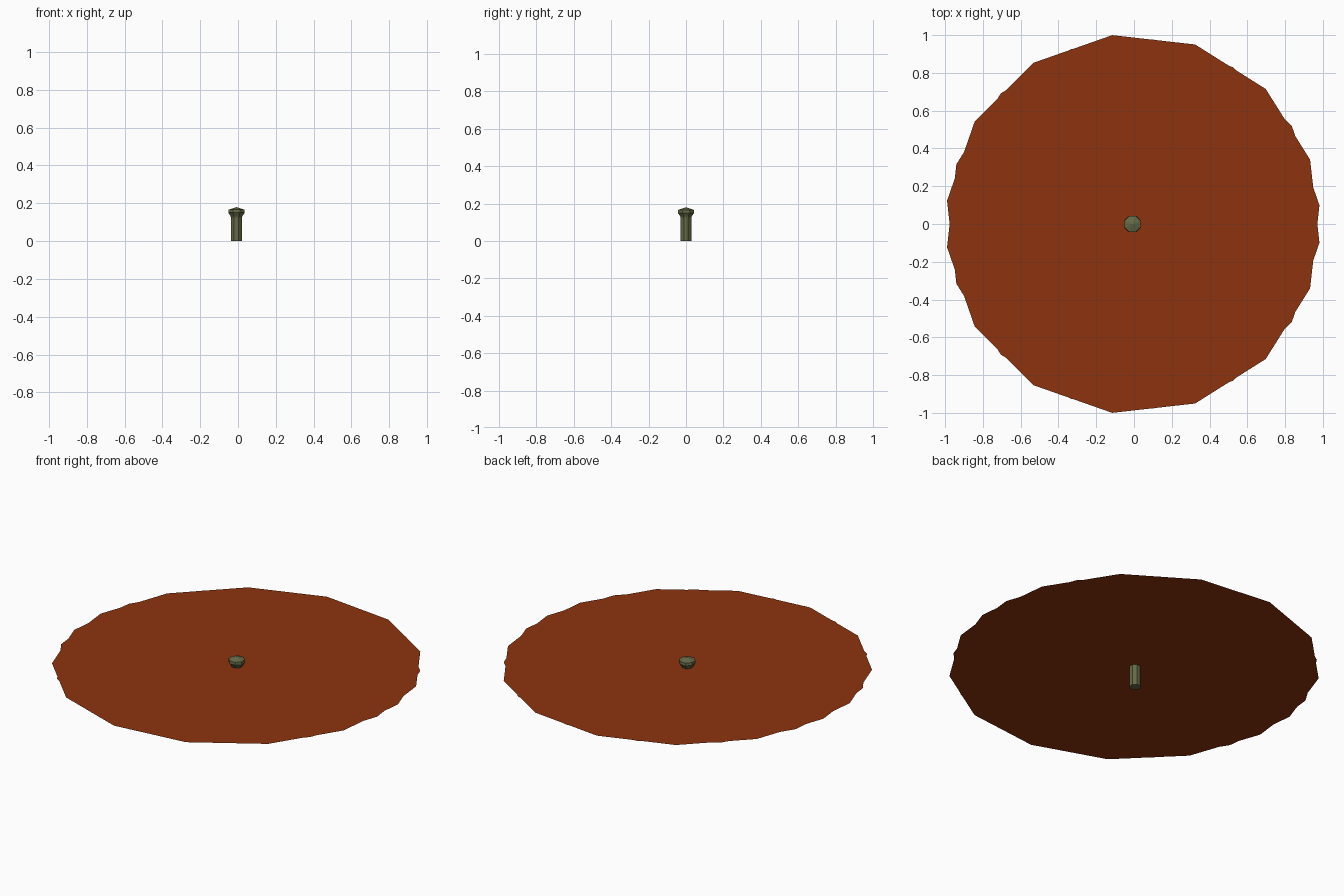
import bpy, bmesh, math

if "Cube" in bpy.data.objects:
    bpy.data.objects.remove(bpy.data.objects["Cube"])


def material(name, rgb):
    m = bpy.data.materials.new(name)
    m.diffuse_color = (*rgb, 1)
    m.use_nodes = True
    m.node_tree.nodes["Principled BSDF"].inputs["Base Color"].default_value = m.diffuse_color
    return m


RUST = material("rust_orange", (0.27, 0.034, 0.0045))
OLIVE = material("olive_green", (0.13, 0.14, 0.06))
CX = -0.004


def make(name, bm, mat):
    me = bpy.data.meshes.new(name)
    bm.to_mesh(me)
    bm.free()
    me.materials.append(mat)
    ob = bpy.data.objects.new(name, me)
    bpy.context.collection.objects.link(ob)


def disc(name, z, flip):
    # 14-sided sheet, flip=-1 turns it over about the x axis
    bm = bmesh.new()
    vs = []
    for k in range(14):
        a = math.radians(45) + k * math.tau / 14
        vs.append(bm.verts.new((CX + 0.992 * math.cos(a),
                                flip * (0.012 + 0.994 * math.sin(a)), z)))
    f = bm.faces.new(vs)
    f.normal_update()
    make(name, bm, RUST)


def lathe(name, profile, sides, mat):
    # (radius, z) profile turned round the hub axis, ends closed
    bm = bmesh.new()
    rings = []
    for r, z in profile:
        rings.append([bm.verts.new((CX - 0.004 + r * math.cos(math.tau * (k + 0.5) / sides),
                                    r * math.sin(math.tau * (k + 0.5) / sides), z))
                      for k in range(sides)])
    for a, b in zip(rings, rings[1:]):
        for k in range(sides):
            j = (k + 1) % sides
            bm.faces.new((a[k], a[j], b[j], b[k]))
    bm.faces.new(rings[0][::-1])
    tip = bm.verts.new((CX - 0.004, 0, profile[-1][1] + 0.014))
    for k in range(sides):
        bm.faces.new((rings[-1][k], rings[-1][(k + 1) % sides], tip))
    make(name, bm, mat)


# two thin sheets, one facing up and one facing down
disc("upper_disc", 0.125, 1)
disc("lower_disc", 0.123, -1)

# central shaft and its domed cap
lathe("shaft", [(0.031, 0.0), (0.031, 0.13)], 8, OLIVE)
lathe("cap", [(0.031, 0.125), (0.036, 0.135), (0.047, 0.15), (0.045, 0.166)], 8, OLIVE)
